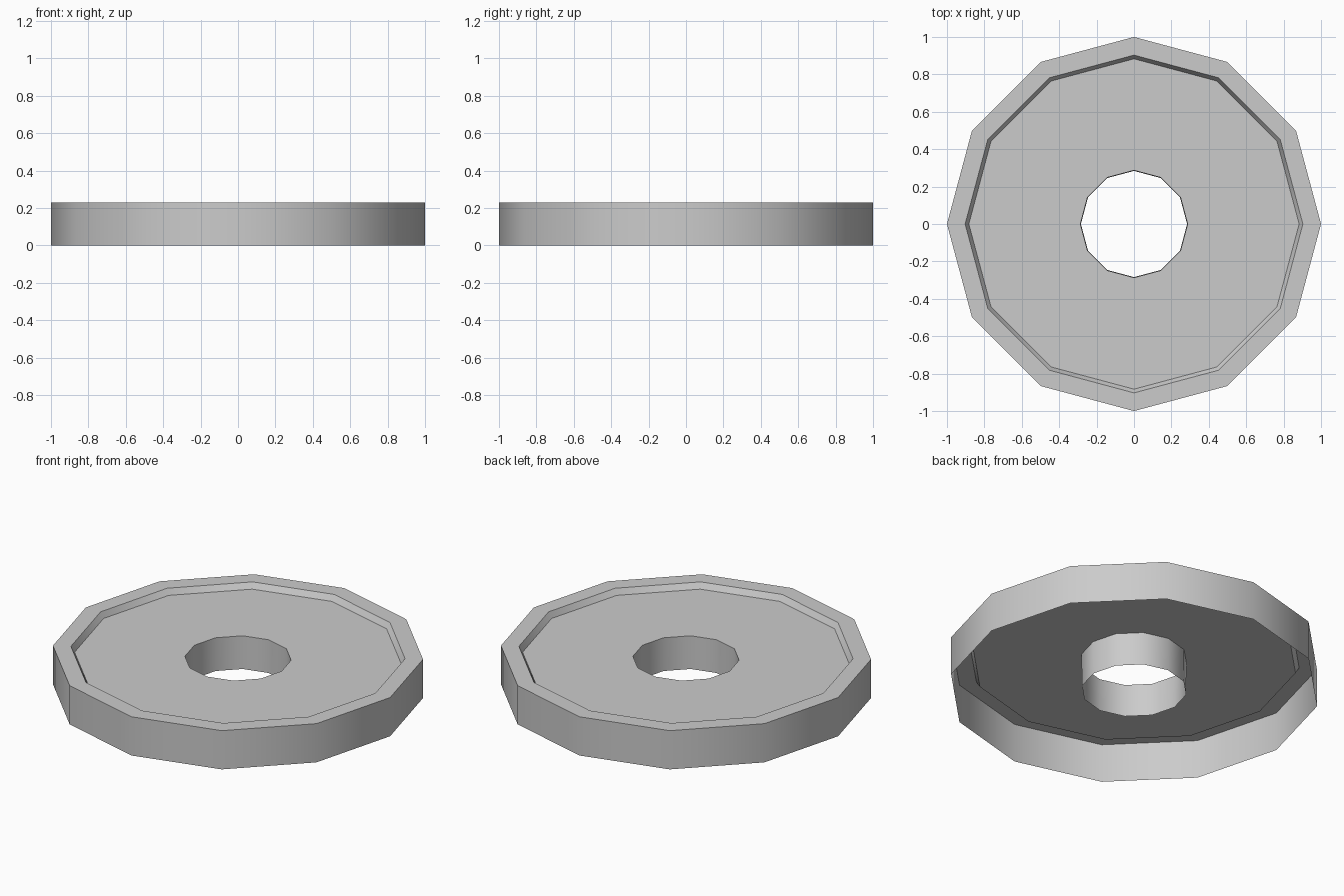
import bpy
import bmesh
import math

SIDES = 12

cube = bpy.data.objects.get("Cube")
if cube:
    bpy.data.objects.remove(cube, do_unlink=True)

# Plain grey finish
grey = bpy.data.materials.new("light grey")
grey.use_nodes = True
colour = (0.6, 0.6, 0.6, 1)
grey.diffuse_color = colour
grey.node_tree.nodes["Principled BSDF"].inputs["Base Color"].default_value = colour


def lathe(name, profile):
    """Turn an open (radius, height) profile around z into a faceted shell."""
    bm = bmesh.new()
    rings = []
    for radius, z in profile:
        angles = [math.tau * i / SIDES for i in range(SIDES)]
        rings.append([bm.verts.new((radius * math.cos(a), radius * math.sin(a), z))
                      for a in angles])
    for low, high in zip(rings, rings[1:]):
        for i in range(SIDES):
            j = (i + 1) % SIDES
            bm.faces.new((low[i], low[j], high[j], high[i]))
    mesh = bpy.data.meshes.new(name)
    bm.to_mesh(mesh)
    bm.free()
    mesh.materials.append(grey)
    obj = bpy.data.objects.new(name, mesh)
    bpy.context.collection.objects.link(obj)
    return obj


# Outer wall, raised rim, sloped step, sunken face and centre hole wall, open below
ring = lathe("ring_disc", [(1, 0), (1, 0.23), (0.903, 0.23),
                           (0.883, 0.196), (0.287, 0.196), (0.284, 0)])

# Smooth around the walls, sharp at the rims
bpy.ops.object.select_all(action="DESELECT")
ring.select_set(True)
bpy.context.view_layer.objects.active = ring
bpy.ops.object.shade_smooth_by_angle(angle=math.radians(40))
